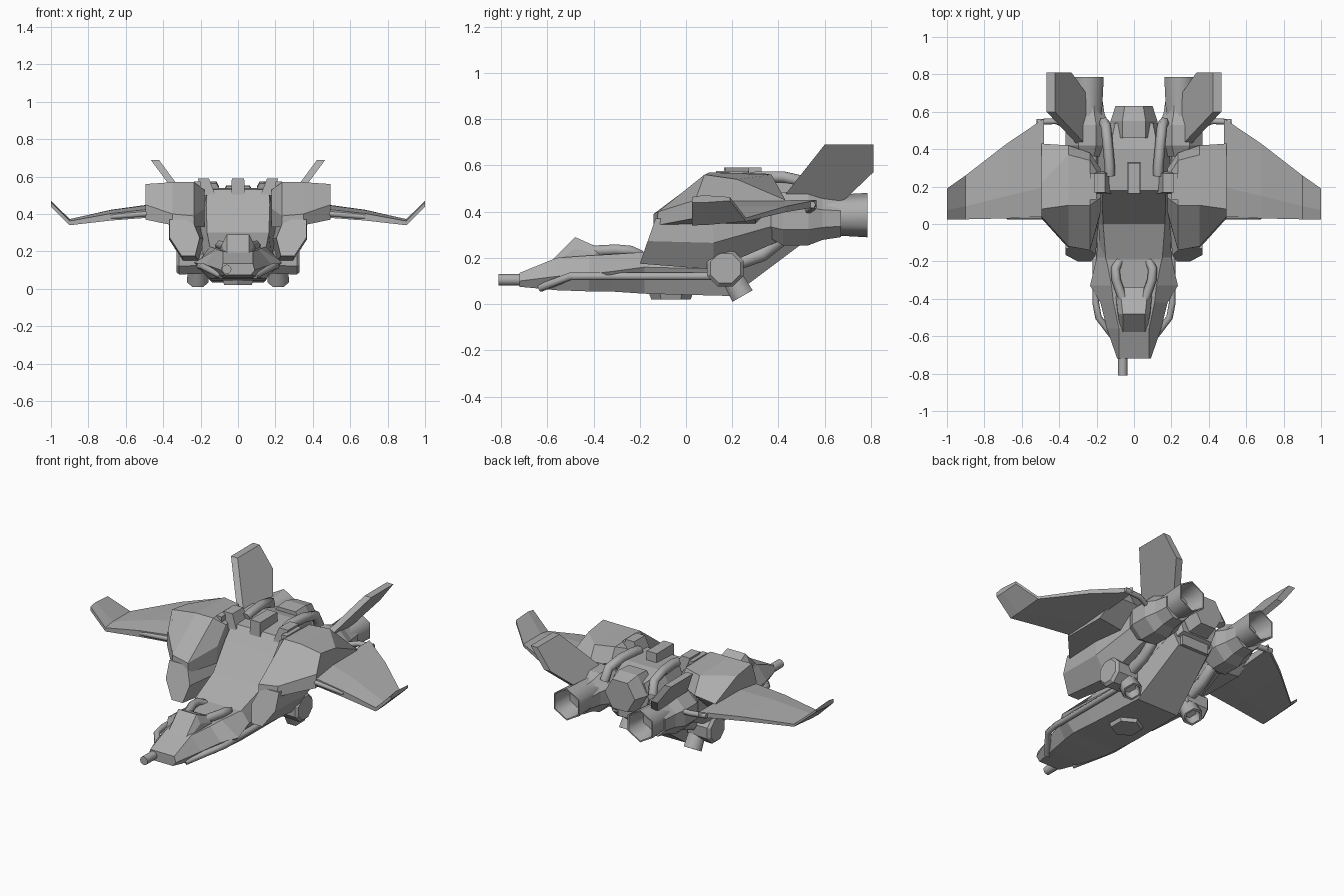
import bpy, bmesh, math
from mathutils import Vector

if "Cube" in bpy.data.objects:
    bpy.data.objects.remove(bpy.data.objects["Cube"])

metal = bpy.data.materials.new("plain grey metal")
grey = (0.42, 0.42, 0.42, 1)
metal.use_nodes = True
metal.diffuse_color = grey
metal.node_tree.nodes["Principled BSDF"].inputs["Base Color"].default_value = grey


def add_object(name, data, mirror=False):
    """Link an object, paint it and optionally mirror it to the other side."""
    thing = bpy.data.objects.new(name, data)
    bpy.context.scene.collection.objects.link(thing)
    data.materials.append(metal)
    if mirror:
        thing.modifiers.new("other_side", "MIRROR")
    return thing


def loft(name, rings, mirror=False, smooth=False):
    """Skin a list of equally long rings and cap both ends."""
    bm = bmesh.new()
    loops = [[bm.verts.new(point) for point in ring] for ring in rings]
    for near, far in zip(loops, loops[1:]):
        for i in range(len(near)):
            j = (i + 1) % len(near)
            face = bm.faces.new((near[i], near[j], far[j], far[i]))
            face.smooth = smooth
    bm.faces.new(loops[0])
    bm.faces.new(loops[-1])
    bmesh.ops.recalc_face_normals(bm, faces=bm.faces)
    mesh = bpy.data.meshes.new(name)
    bm.to_mesh(mesh)
    bm.free()
    if smooth:
        mesh.set_sharp_from_angle(angle=math.radians(62))
    return add_object(name, mesh, mirror)


def lathe(name, start, direction, profile, sides=6, turn=0.5, mirror=True, smooth=True):
    """Turn (distance, radius) pairs around an axis; turn is in units of pi."""
    axis = Vector(direction).normalized()
    side = Vector((0, 0, 1)).cross(axis)
    side = side.normalized() if side.length > 0.01 else Vector((1, 0, 0))
    up = axis.cross(side)
    angles = [math.pi * (turn + 2 * i / sides) for i in range(sides)]
    rings = [[Vector(start) + axis * d + (side * math.cos(a) + up * math.sin(a)) * r
              for a in angles] for d, r in profile]
    return loft(name, rings, mirror, smooth)


def pipe(name, points, radius):
    """A bent tube on each side of the craft."""
    for label, sign in (("left", 1), ("right", -1)):
        curve = bpy.data.curves.new(name, "CURVE")
        curve.dimensions = "3D"
        curve.bevel_depth = radius
        curve.bevel_resolution = 1
        curve.use_fill_caps = True
        spline = curve.splines.new("POLY")
        spline.points.add(len(points) - 1)
        for p, (x, y, z) in zip(spline.points, points):
            p.co = (sign * x, y, z, 1)
        add_object(label + "_" + name, curve)


def block(name, x, y, z, top=1.0, lean=0.0, mirror=False):
    """Box between (low, high) limits; its top may narrow or lean outward."""
    mid_x, mid_y = sum(x) / 2, sum(y) / 2
    half_x, half_y = (x[1] - x[0]) / 2, (y[1] - y[0]) / 2
    corners = ((-1, -1), (1, -1), (1, 1), (-1, 1))
    rings = [[(mid_x + shift + half_x * k * a, mid_y + half_y * k * b, level)
              for a, b in corners]
             for level, k, shift in ((z[0], 1, 0), (z[1], top, lean))]
    return loft(name, rings, mirror)


def body_ring(y, low, middle, high):
    """Symmetric six-sided cross-section from (half width, height) pairs."""
    half = [low, middle, high]
    return [(w, y, z) for w, z in half] + [(-w, y, z) for w, z in reversed(half)]


# Lower hull from nose to tail
loft("lower_hull", [
    body_ring(-.72, (.07, .075), (.09, .1), (.08, .135)),
    body_ring(-.56, (.11, .06), (.145, .12), (.08, .2)),
    body_ring(-.42, (.14, .055), (.18, .13), (.11, .21)),
    body_ring(-.33, (.15, .055), (.235, .14), (.12, .215)),
    body_ring(-.18, (.15, .045), (.2, .16), (.15, .225)),
    body_ring(.2, (.14, .035), (.19, .15), (.15, .3)),
    body_ring(.5, (.1, .26), (.14, .33), (.1, .4))])

# Raised centre body: shallow neck, steep ramp, then the deck
loft("centre_body", [
    body_ring(-.2, (.15, .1), (.18, .16), (.15, .22)),
    body_ring(0, (.17, .12), (.19, .2), (.165, .3)),
    body_ring(.12, (.18, .13), (.2, .3), (.17, .45)),
    body_ring(.18, (.18, .15), (.2, .36), (.165, .53)),
    body_ring(.4, (.15, .26), (.19, .4), (.13, .54)),
    body_ring(.54, (.1, .33), (.13, .42), (.1, .51))])

# Canopy
loft("canopy", [
    body_ring(-.58, (.07, .14), (.07, .17), (.06, .19)),
    body_ring(-.48, (.09, .16), (.085, .24), (.06, .29)),
    body_ring(-.39, (.1, .18), (.095, .22), (.07, .25)),
    body_ring(-.34, (.08, .18), (.07, .2), (.05, .225))])

# Shoulder armour, lofted outward
def shoulder_ring(x, *outline):
    return [(x, y, z) for y, z in outline]

loft("shoulder_armour", [
    shoulder_ring(.18, (.05, .33), (.06, .43), (.14, .53), (.25, .53), (.3, .5), (.25, .33)),
    shoulder_ring(.235, (-.14, .33), (-.14, .39), (.1, .57), (.34, .565), (.38, .48), (.3, .33)),
    shoulder_ring(.35, (-.13, .34), (-.12, .4), (.1, .57), (.37, .56), (.42, .46), (.3, .35)),
    shoulder_ring(.495, (.03, .37), (.04, .45), (.08, .56), (.22, .54), (.43, .45), (.3, .37))],
    mirror=True)

# Intake nacelles under the shoulders, with raked mouths
def intake_ring(y, low, high, inner, outer, rake):
    middle, width = (low + high) / 2, outer - inner
    outline = ((inner + width * .15, low), (inner + width * .6, low), (outer, middle),
               (outer, high), (inner + width * .25, high), (inner, middle))
    return [(x, y + rake * (z - low), z) for x, z in outline]

loft("intake_nacelle", [
    intake_ring(-.2, .175, .37, .205, .365, .35),
    intake_ring(.12, .15, .38, .18, .37, 0),
    intake_ring(.42, .28, .42, .15, .33, 0)], mirror=True)

# Wings with blunt leading edges and upturned tips
def wing_ring(x, lead, trail, lead_z, trail_z, thick):
    crest, crest_z = lead * .7 + trail * .3, lead_z * .7 + trail_z * .3
    return [(x, lead, lead_z + thick / 4), (x, crest, crest_z + thick / 2),
            (x, trail, trail_z + thick / 4), (x, trail, trail_z - thick / 4),
            (x, crest, crest_z - thick / 2), (x, lead, lead_z - thick / 2)]

loft("wing", [
    wing_ring(.48, .04, .565, .41, .435, .06),
    wing_ring(.68, .03, .43, .39, .41, .05),
    wing_ring(.9, .025, .26, .355, .365, .03),
    wing_ring(1, .025, .19, .455, .455, .032)], mirror=True)
pipe("wing_lead_rod", [(.2, .04, .41), (.5, .04, .4), (.68, .04, .385)], .015)
pipe("wing_rear_strut", [(.28, .5, .39), (.42, .55, .42), (.52, .545, .43)], .016)

# Outward-leaning tail fins
outline = [(.42, .42), (.43, .475), (.6, .69), (.81, .69), (.81, .57), (.69, .455), (.6, .42)]
loft("tail_fin", [[(.26 + (z - .44) * .74 + shift, y, z) for y, z in outline]
                  for shift in (-.022, .022)], mirror=True)

# Main engines and tail nozzle
lathe("engine_housing", (.25, .36, .37), (0, 1, 0),
      [(0, .09), (.06, .125), (.17, .125), (.23, .1), (.31, .087)],
      sides=8, turn=.125, smooth=False)
lathe("engine_nozzle", (.245, .54, .385), (0, 1, 0),
      [(0, .082), (.245, .096), (.245, .088), (.08, .06)])
lathe("tail_nozzle", (0, .46, .445), (0, 1, 0),
      [(0, .12), (.09, .125), (.12, .115), (.17, .1)], turn=0, mirror=False, smooth=False)
block("tail_underside", (-.09, .09), (.36, .52), (.26, .4))

# Side pods and steering thrusters
lathe("side_pod", (.18, .17, .155), (1, 0, 0),
      [(0, .08), (.135, .085), (.15, .07)], sides=8, turn=.125, smooth=False)
lathe("steering_thruster", (.215, .17, .165), (0, .5, -.87),
      [(0, .05), (.15, .058), (.15, .045), (.1, .04)], turn=0)

# Belly plate
lathe("belly_plate", (0, -.065, .02), (0, 0, 1),
      [(0, .085), (.04, .1)], mirror=False, smooth=False)

# Pipes along nose, flanks and back
pipe("flank_pipe", [(.09, -.63, .07), (.19, -.5, .12), (.205, -.42, .12), (.205, .12, .12)], .018)
pipe("nose_pipe", [(.08, -.2, .21), (.1, -.24, .23), (.095, -.3, .235), (.06, -.4, .23)], .025)
pipe("fuel_pipe", [(.21, .2, .17), (.21, .33, .215), (.21, .4, .27), (.22, .43, .33)], .035)
pipe("back_pipe", [(.13, .26, .54), (.13, .31, .55), (.14, .42, .55), (.15, .52, .53),
                   (.16, .545, .46)], .028)

# Deck fittings
block("deck_hatch", (-.035, .035), (.16, .33), (.5, .59), top=.95)
block("deck_vent", (.12, .19), (.16, .28), (.5, .59), top=.85, lean=.03, mirror=True)
block("deck_latch", (.2, .235), (.13, .27), (.5, .575), mirror=True)

# Nose probe
lathe("nose_probe", (-.06, -.81, .105), (0, 1, 0), [(0, .025), (.18, .025)],
      sides=12, mirror=False)
